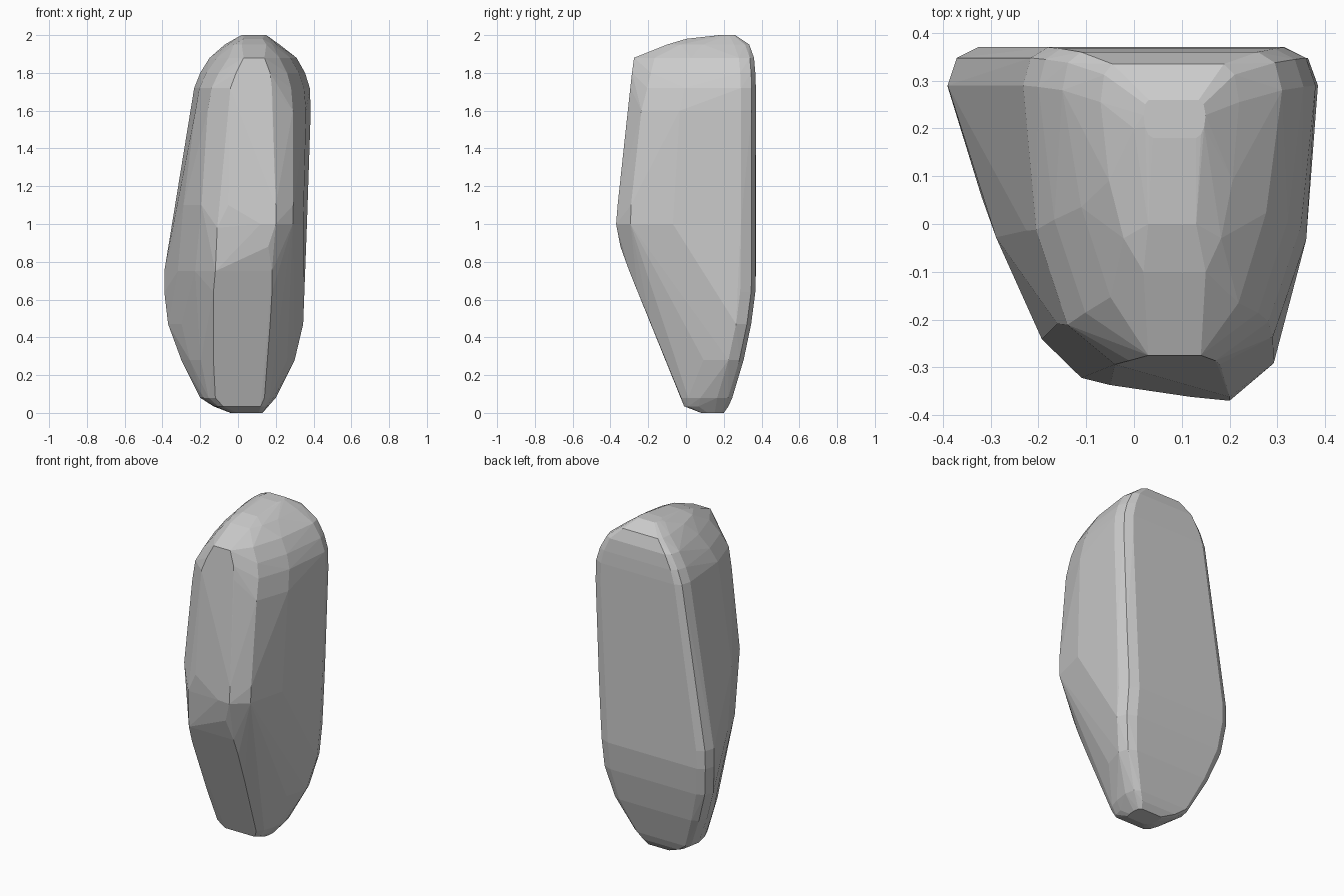
import bpy, bmesh

# Horizontal sections of the boulder:
# z, left x, right x, front y, back y, front edge left x, right x, left and right bulge
SECTIONS = [
    (0.00, -0.04, 0.13, 0.08, 0.20, 0.00, 0.11, 0.9, 0.9),
    (0.035, -0.13, 0.16, -0.01, 0.225, -0.08, 0.12, 0.8, 0.8),
    (0.08, -0.20, 0.20, -0.026, 0.245, -0.12, 0.14, 0.5, 0.6),
    (0.28, -0.30, 0.30, -0.107, 0.305, -0.13, 0.15, 0.3, 0.3),
    (0.47, -0.37, 0.345, -0.185, 0.345, -0.13, 0.17, 0.15, 0.15),
    (0.64, -0.39, 0.35, -0.255, 0.367, -0.13, 0.18, 0.2, 0.3),
    (0.75, -0.39, 0.354, -0.30, 0.37, -0.12, 0.18, 0.3, 0.5),
    (0.88, -0.368, 0.36, -0.347, 0.37, 0.02, 0.16, 0.3, 0.75),
    (1.00, -0.348, 0.365, -0.37, 0.37, 0.12, 0.20, 0.5, 0.97),
    (1.10, -0.332, 0.368, -0.362, 0.37, -0.05, 0.20, 0.8, 1.0),
    (1.60, -0.25, 0.385, -0.308, 0.37, -0.06, 0.18, 0.9, 0.95),
    (1.72, -0.232, 0.38, -0.294, 0.37, -0.04, 0.18, 0.85, 0.8),
    (1.80, -0.20, 0.355, -0.286, 0.367, -0.01, 0.17, 0.7, 0.7),
    (1.88, -0.15, 0.31, -0.275, 0.36, 0.03, 0.14, 0.5, 0.6),
    (1.95, -0.07, 0.22, -0.10, 0.335, 0.02, 0.15, 0.6, 0.6),
    (2.00, 0.02, 0.15, 0.18, 0.26, 0.04, 0.13, 0.8, 0.8),
]


def bend(a, c, b, t):
    """Point on a quadratic curve from a to b, pulled towards c."""
    return tuple((1 - t) ** 2 * p + 2 * t * (1 - t) * q + t * t * r
                 for p, q, r in zip(a, c, b))


def section(z, xl, xr, yf, yb, fl, fr, kl, kr):
    depth, width = yb - yf, xr - xl
    ys = yb - min(0.08, 0.4 * depth)
    # the front face turns slightly to the left around mid height
    tilt = 0.1 * (fr - fl) if 0.8 < z < 1.7 else 0
    pts = []
    for side, front, yfront, k, inset in ((xl, fl, yf + tilt, kl, 0.085 * width),
                                          (xr, fr, yf, kr, -0.11 * width)):
        a, b = (front, yfront), (side, ys)
        mid = ((front + side) / 2, (yfront + ys) / 2)
        c = (mid[0] + k * (side - mid[0]), mid[1] + k * (yfront - mid[1]))
        pts += [bend(a, c, b, t) for t in (0, 0.33, 0.67, 1)]
        # rounded rear corner
        pts.append((side + inset * 0.3, ys + (yb - ys) * 0.72))
        pts.append((side + inset, yb))
    return pts


# Boulder: faceted hull around all sections
bm = bmesh.new()
for row in SECTIONS:
    for x, y in section(*row):
        bm.verts.new((x, y, row[0]))
# left shoulder of the front ridge and the crest of the top slope
for co in ((-0.11, -0.322, 0.98), (-0.195, -0.235, 1.1),
           (0.03, 0.0, 1.98), (0.13, 0.0, 1.98), (0.0, 0.2, 1.99)):
    bm.verts.new(co)
bmesh.ops.convex_hull(bm, input=bm.verts[:])
bmesh.ops.delete(bm, geom=[v for v in bm.verts if not v.link_faces], context='VERTS')
bmesh.ops.dissolve_limit(bm, angle_limit=0.035, verts=bm.verts[:], edges=bm.edges[:])
bmesh.ops.recalc_face_normals(bm, faces=bm.faces[:])
mesh = bpy.data.meshes.new("boulder")
bm.to_mesh(mesh)
bm.free()
boulder = bpy.data.objects.new("boulder", mesh)
bpy.context.collection.objects.link(boulder)
